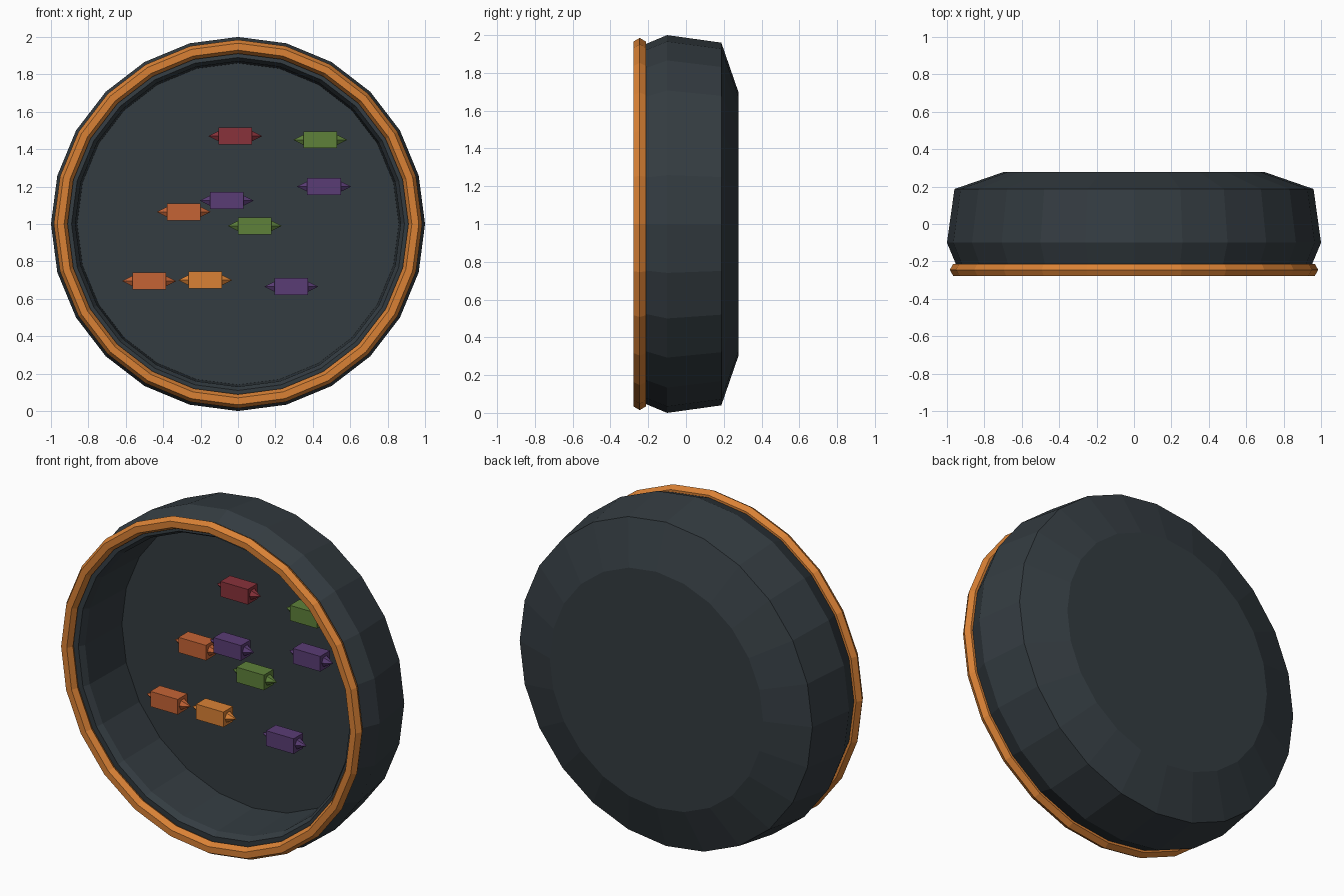
import bpy, bmesh, math
from mathutils import Matrix, Vector

if "Cube" in bpy.data.objects:
    bpy.data.objects.remove(bpy.data.objects["Cube"])

SIDES = 24


def material(name, rgb):
    m = bpy.data.materials.new(name)
    m.diffuse_color = (*rgb, 1)
    m.use_nodes = True
    m.node_tree.nodes["Principled BSDF"].inputs["Base Color"].default_value = m.diffuse_color
    return m


slate = material("dark slate", (0.034, 0.045, 0.053))
amber = material("amber", (0.70, 0.222, 0.036))
rust = material("rust orange", (0.56, 0.127, 0.036))
red = material("deep red", (0.25, 0.032, 0.043))
green = material("leaf green", (0.112, 0.218, 0.042))
purple = material("purple", (0.102, 0.046, 0.178))


def finish(name, bm, mat):
    bmesh.ops.recalc_face_normals(bm, faces=bm.faces[:])
    me = bpy.data.meshes.new(name)
    bm.to_mesh(me)
    bm.free()
    me.materials.append(mat)
    ob = bpy.data.objects.new(name, me)
    bpy.context.collection.objects.link(ob)
    return ob


def lathe(name, profile, mat, closed):
    """Turn (y, radius) points about the y axis through z = 1."""
    bm = bmesh.new()
    rings = []
    for y, r in profile:
        rings.append([bm.verts.new((r * math.cos(a), y, 1 + r * math.sin(a)))
                      for a in (math.tau * k / SIDES for k in range(SIDES))])
    pairs = list(zip(rings, rings[1:]))
    if closed:
        pairs.append((rings[-1], rings[0]))
    else:
        bm.faces.new(rings[0])
        bm.faces.new(rings[-1])
    for a, b in pairs:
        for i in range(SIDES):
            j = (i + 1) % SIDES
            bm.faces.new((a[i], a[j], b[j], b[i]))
    return finish(name, bm, mat)


# Hollow bowl lying on its side, opening to the front
lathe("bowl", [(0.277, 0.70), (0.187, 0.96), (-0.10, 1.0), (-0.22, 0.95),
               (-0.225, 0.89), (-0.19, 0.87), (0.14, 0.86)], slate, False)

# Six-sided rim ring
lathe("rim_ring", [(-0.245 + 0.037 * math.sin(math.tau * k / 6),
                    0.948 + 0.037 * math.cos(math.tau * k / 6)) for k in range(6)],
      amber, True)


def candy(name, x, z, mat):
    """Box body with a pointed wrapper twist at each end."""
    bm = bmesh.new()
    bmesh.ops.create_cube(bm, size=1, matrix=Matrix.Diagonal((0.18, 0.09, 0.09, 1)))
    for s in (-1, 1):
        m = Matrix.Translation((s * 0.117, 0, 0)) @ Matrix.Rotation(s * math.pi / 2, 4, 'Y')
        bmesh.ops.create_cone(bm, cap_ends=True, segments=6, radius1=0.032,
                              radius2=0, depth=0.056, matrix=m)
    bmesh.ops.translate(bm, verts=bm.verts[:], vec=Vector((x, 0.03, z)))
    return finish(name, bm, mat)


# Scattered wrapped candies
for i, (x, z, mat) in enumerate([
        (-0.015, 1.47, red), (0.44, 1.45, green), (0.46, 1.20, purple),
        (-0.06, 1.125, purple), (-0.29, 1.065, rust), (0.09, 0.99, green),
        (-0.475, 0.695, rust), (-0.175, 0.70, amber), (0.285, 0.665, purple)]):
    candy(f"candy_{i + 1}", x, z, mat)
